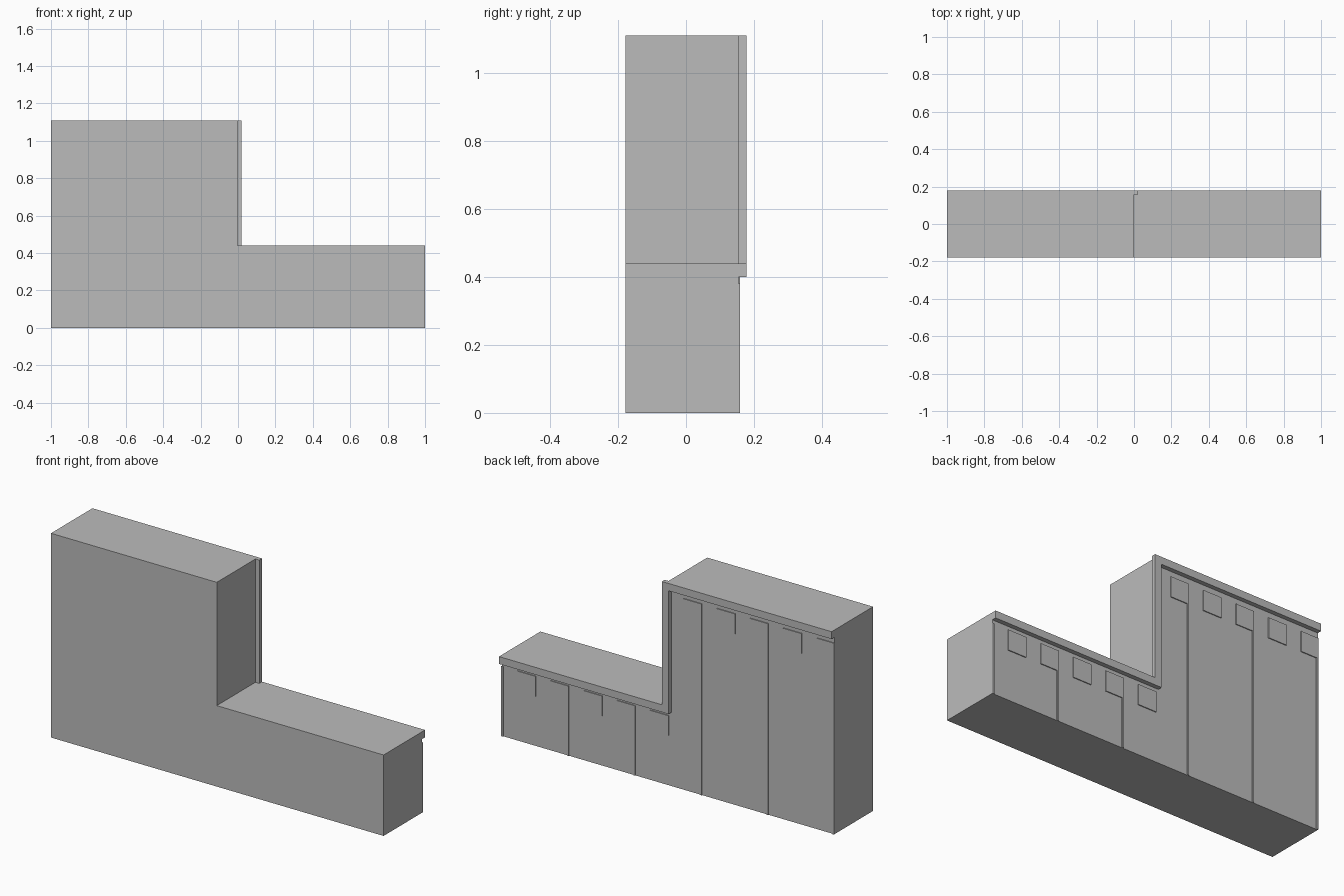
import bpy, bmesh

if "Cube" in bpy.data.objects:
    bpy.data.objects.remove(bpy.data.objects["Cube"])

mat = bpy.data.materials.new("plain grey")
mat.diffuse_color = (0.5, 0.5, 0.5, 1)
mat.use_nodes = True
mat.node_tree.nodes["Principled BSDF"].inputs["Base Color"].default_value = mat.diffuse_color

FRONT, WALL, PANEL, LIP = -0.178, 0.154, 0.159, 0.178


def prism(name, profile, y0, y1):
    """Extrude an (x, z) outline from y0 to y1."""
    bm = bmesh.new()
    face = bm.faces.new([bm.verts.new((x, y0, z)) for x, z in profile])
    res = bmesh.ops.extrude_face_region(bm, geom=[face])
    verts = [v for v in res["geom"] if isinstance(v, bmesh.types.BMVert)]
    bmesh.ops.translate(bm, verts=verts, vec=(0, y1 - y0, 0))
    bmesh.ops.recalc_face_normals(bm, faces=bm.faces)
    mesh = bpy.data.meshes.new(name)
    bm.to_mesh(mesh)
    bm.free()
    mesh.materials.append(mat)
    obj = bpy.data.objects.new(name, mesh)
    bpy.context.collection.objects.link(obj)
    return obj


def rect(x0, x1, z0, z1):
    return [(x0, z0), (x1, z0), (x1, z1), (x0, z1)]


# Stepped wall body
prism("wall_body", [(-1, 0), (1, 0), (1, 0.44), (-0.003, 0.44),
                    (-0.003, 1.11), (-1, 1.11)], FRONT, WALL)

# Raised trim following the stepped top edge on the back
prism("edge_trim", [(-1, 1.11), (0.02, 1.11), (0.02, 0.44), (1, 0.44),
                    (1, 0.40), (-0.02, 0.40), (-0.02, 1.07), (-1, 1.07)],
      WALL, LIP)

# Row of small raised squares below the trim
for i in range(10):
    x1 = 0.905 - 0.2 * i
    top = 0.38 if i < 5 else 1.04
    prism(f"square_{i + 1}", rect(max(x1 - 0.11, -1), x1, top - 0.11, top),
          WALL, PANEL)

# Thin vertical battens dividing the back into bays; they meet the squares
for i in range(6):
    x = 1 - 0.4 * i
    top = 0.38 if i == 0 else (0.27 if i < 3 else 0.93)
    prism(f"batten_{i + 1}", rect(max(x - 0.005, -1) if i else 0.99,
                                  min(x + 0.005, 1) if i < 5 else -0.99,
                                  0, top), WALL, PANEL)
